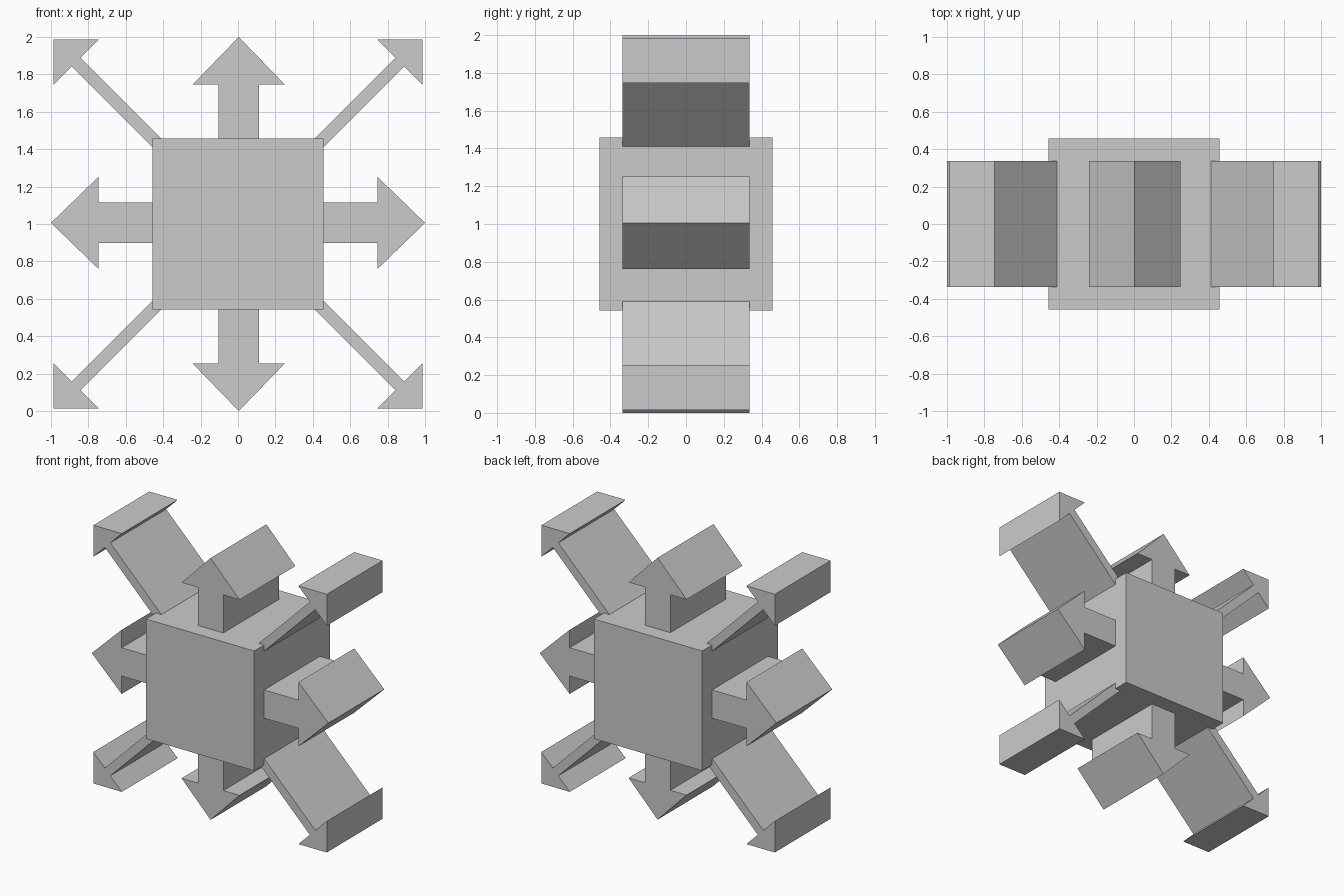
import bpy, bmesh, math

if "Cube" in bpy.data.objects:
    bpy.data.objects.remove(bpy.data.objects["Cube"])

CZ = 1.0       # height of the centre
DEPTH = 0.337  # half depth of every arrow


def arrow(name, angle, start, neck, tip, shaft, head, shift=(0, 0)):
    """Extrude an arrow outline lying in the xz plane, pointing along angle."""
    outline = [(start, -shaft), (neck, -shaft), (neck, -head), (tip, 0),
               (neck, head), (neck, shaft), (start, shaft)]
    c, s = math.cos(angle), math.sin(angle)
    bm = bmesh.new()
    verts = [bm.verts.new((u * c - v * s + shift[0], -DEPTH,
                           u * s + v * c + CZ + shift[1])) for u, v in outline]
    face = bm.faces.new(verts)
    ext = bmesh.ops.extrude_face_region(bm, geom=[face])
    moved = [g for g in ext["geom"] if isinstance(g, bmesh.types.BMVert)]
    bmesh.ops.translate(bm, verts=moved, vec=(0, 2 * DEPTH, 0))
    bmesh.ops.recalc_face_normals(bm, faces=bm.faces)
    mesh = bpy.data.meshes.new(name)
    bm.to_mesh(mesh)
    bm.free()
    bpy.context.collection.objects.link(bpy.data.objects.new(name, mesh))


# Central block
bpy.ops.mesh.primitive_cube_add(size=0.914, location=(0, 0, CZ))
bpy.context.object.name = "central_cube"

# Wide arrows, one on each side
for i, side in enumerate(("right", "top", "left", "bottom")):
    shift = (0, 0.006) if i % 2 == 0 else (0.004, 0)
    arrow(side + "_arrow", i * math.pi / 2, 0.455, 0.747, 1.0, 0.108, 0.245, shift)

# Thin arrows, one on each edge of the block
R2 = math.sqrt(2)
for i, corner in enumerate(("top_right", "top_left", "bottom_left", "bottom_right")):
    arrow(corner + "_diagonal_arrow", math.pi / 4 + i * math.pi / 2,
          0.434 * R2, 0.866 * R2, 0.986 * R2, 0.033, 0.17)
